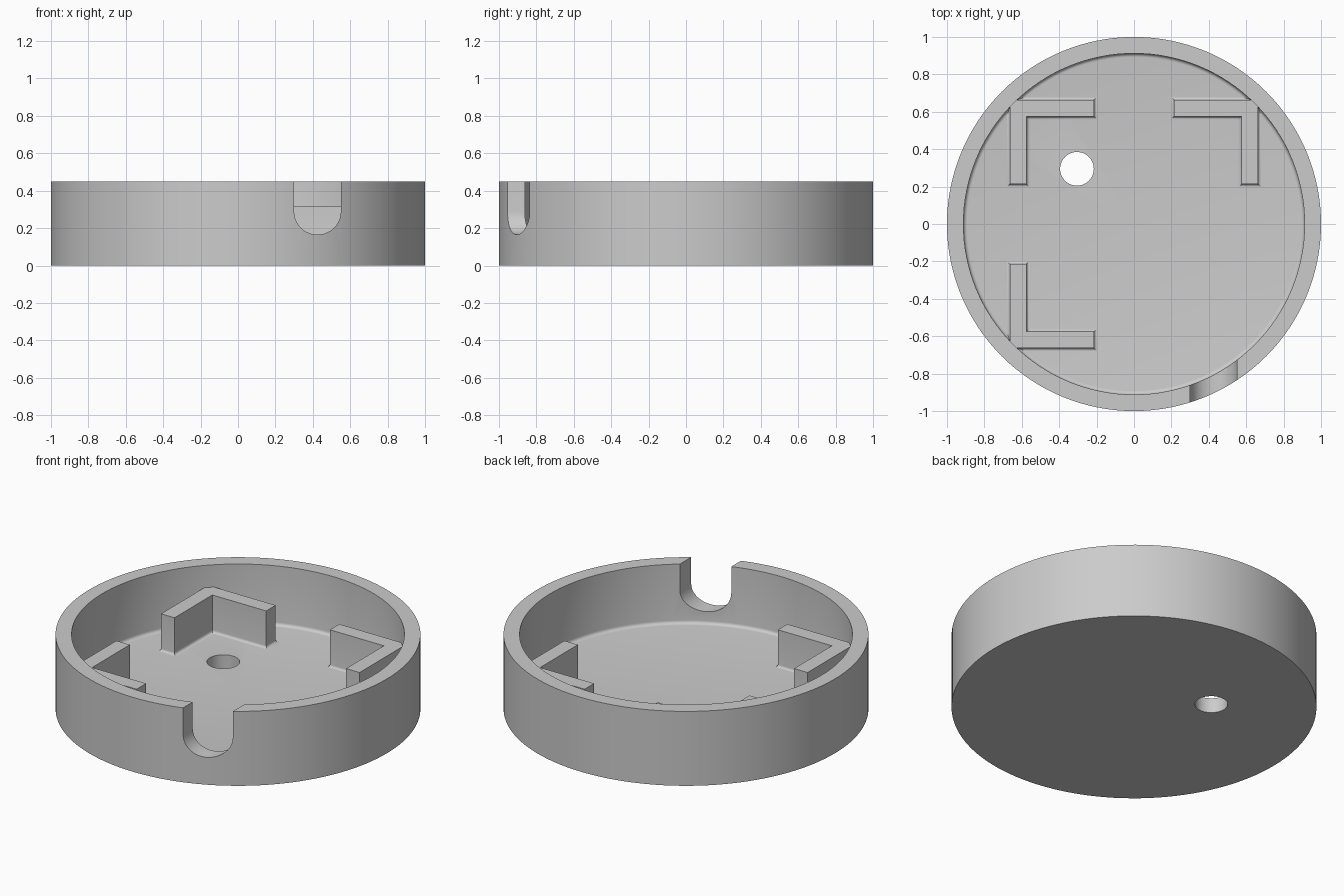
import bpy, bmesh, math
from mathutils import Matrix

if "Cube" in bpy.data.objects:
    bpy.data.objects.remove(bpy.data.objects["Cube"], do_unlink=True)

HEIGHT, FLOOR, INNER = 0.45, 0.09, 0.912
FILLET = 0.02
SEGMENTS = 128

grey = bpy.data.materials.new("plain grey")
grey.use_nodes = True
grey.diffuse_color = (0.6, 0.6, 0.6, 1)
grey.node_tree.nodes["Principled BSDF"].inputs["Base Color"].default_value = (0.6, 0.6, 0.6, 1)


def finish(bm, name):
    bmesh.ops.recalc_face_normals(bm, faces=bm.faces)
    mesh = bpy.data.meshes.new(name)
    bm.to_mesh(mesh)
    bm.free()
    mesh.materials.append(grey)
    obj = bpy.data.objects.new(name, mesh)
    bpy.context.collection.objects.link(obj)
    return obj


def activate(obj):
    bpy.ops.object.select_all(action='DESELECT')
    obj.select_set(True)
    bpy.context.view_layer.objects.active = obj


def cut(obj, cutter):
    mod = obj.modifiers.new("cut", 'BOOLEAN')
    mod.operation, mod.solver, mod.object = 'DIFFERENCE', 'EXACT', cutter
    activate(obj)
    bpy.ops.object.modifier_apply(modifier=mod.name)
    bpy.data.objects.remove(cutter, do_unlink=True)


def fillet_steps(radius, count=5):
    """Outward offset and height pairs of a concave base fillet."""
    angles = [math.pi / 2 * i / count for i in range(count + 1)]
    return [(radius * (1 - math.sin(a)), radius * (1 - math.cos(a))) for a in angles]


# Round tray: lathed floor, wall and inner fillet
profile = [(0, 0), (1, 0), (1, HEIGHT), (INNER, HEIGHT)]
profile += [(INNER - off, FLOOR + up) for off, up in reversed(fillet_steps(FILLET))]
profile.append((0, FLOOR))
bm = bmesh.new()
verts = [bm.verts.new((r, 0, z)) for r, z in profile]
edges = [bm.edges.new(pair) for pair in zip(verts, verts[1:])]
bmesh.ops.spin(bm, geom=verts + edges, cent=(0, 0, 0), axis=(0, 0, 1),
               angle=math.tau, steps=SEGMENTS, use_duplicate=False)
bmesh.ops.remove_doubles(bm, verts=bm.verts, dist=0.0001)
tray = finish(bm, "round_tray")

# Round hole through the floor
bm = bmesh.new()
bmesh.ops.create_cone(bm, cap_ends=True, segments=48, radius1=0.09, radius2=0.09,
                      depth=0.6, matrix=Matrix.Translation((-0.305, 0.295, 0)))
cut(tray, finish(bm, "hole_cutter"))

# U-shaped cable notch in the front wall
x, z, r = 0.425, 0.29, 0.125
outline = [(x - r, 0.6), (x + r, 0.6)]
outline += [(x + r * math.cos(a), z - r * math.sin(a))
            for a in (math.pi * i / 24 for i in range(25))]
bm = bmesh.new()
face = bm.faces.new([bm.verts.new((px, -1.2, pz)) for px, pz in outline])
moved = bmesh.ops.extrude_face_region(bm, geom=[face])["geom"]
bmesh.ops.translate(bm, vec=(0, 0.7, 0),
                    verts=[v for v in moved if isinstance(v, bmesh.types.BMVert)])
cut(tray, finish(bm, "notch_cutter"))
activate(tray)
bpy.ops.object.shade_smooth_by_angle(angle=math.radians(30))


# Corner brackets: L-shaped walls with a flared foot
def bracket(name, sx, sy):
    near, far, thick, top = 0.213, 0.664, 0.09, 0.315
    levels = [(o, FLOOR + h) for o, h in fillet_steps(0.016)]
    levels = [(levels[0][0], FLOOR - 0.03)] + levels + [(0, top)]
    bm = bmesh.new()
    rings = []
    for off, height in levels:
        end, out, inn = near - off, far + off, far - thick - off
        ring = [(end, out), (out, out), (out, end), (inn, end), (inn, inn), (end, inn)]
        rings.append([bm.verts.new((sx * px, sy * py, height)) for px, py in ring])
    for low, high in zip(rings, rings[1:]):
        for i in range(6):
            j = (i + 1) % 6
            bm.faces.new((low[i], low[j], high[j], high[i]))
    bm.faces.new(rings[0])
    bm.faces.new(rings[-1])
    obj = finish(bm, name)
    activate(obj)
    bpy.ops.object.shade_smooth_by_angle(angle=math.radians(30))


bracket("back_left_bracket", 1, 1)
bracket("back_right_bracket", -1, 1)
bracket("front_right_bracket", -1, -1)
